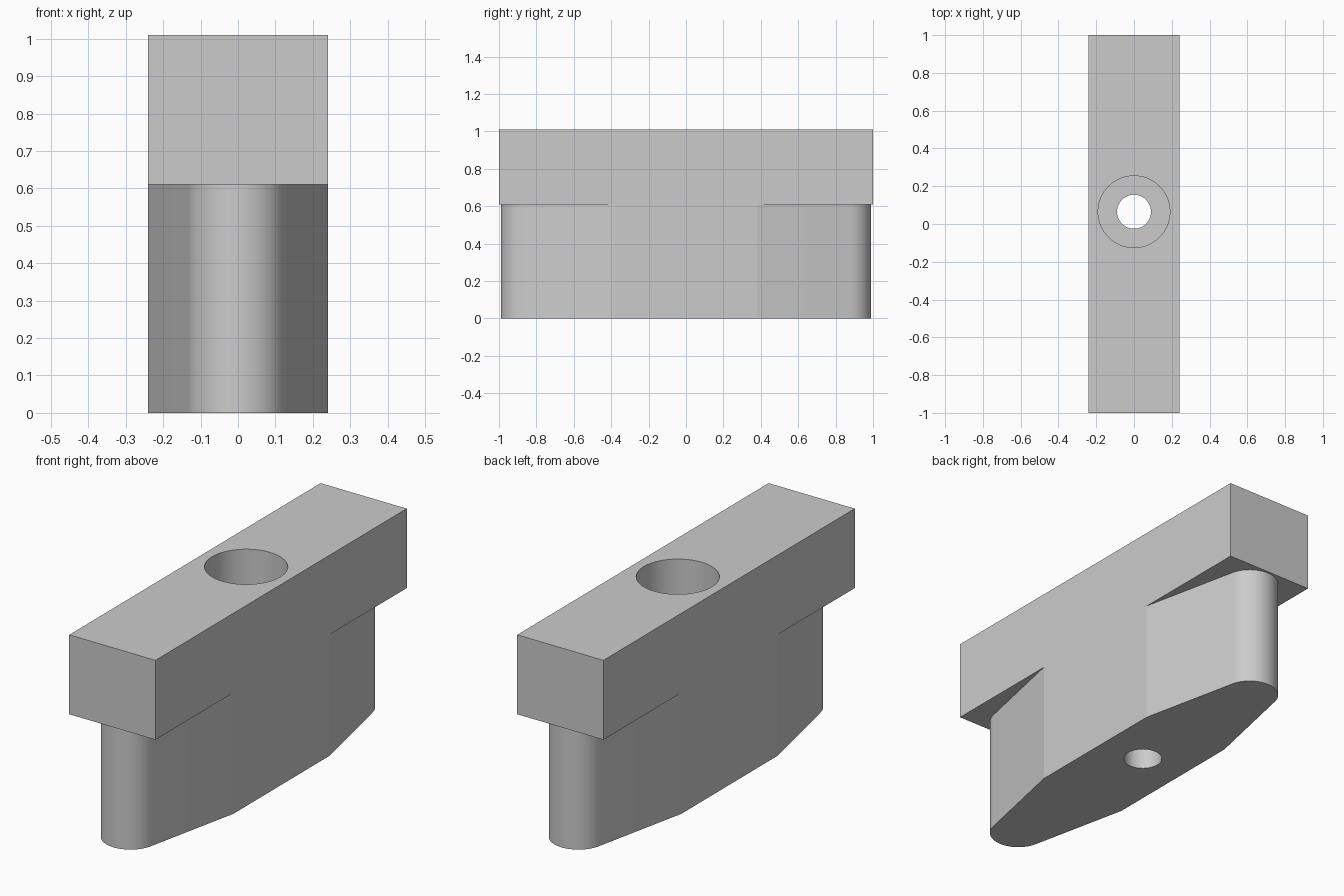
import bpy, bmesh
from math import sin, cos, atan2, radians, pi

cube = bpy.data.objects.get("Cube")
if cube:
    bpy.data.objects.remove(cube, do_unlink=True)

HALF_W, SHOULDER, TOP = 0.24, 0.61, 1.01
BORE_Y, BORE_R, BOLT_R = 0.065, 0.19, 0.09

grey = bpy.data.materials.new("plain grey")
grey.use_nodes = True
colour = (0.6, 0.6, 0.6, 1)
grey.diffuse_color = colour
grey.node_tree.nodes["Principled BSDF"].inputs["Base Color"].default_value = colour


def prism(name, outline, z0, z1):
    """Extrude a counter-clockwise outline from z0 to z1."""
    bm = bmesh.new()
    base = bm.faces.new([bm.verts.new((x, y, z0)) for x, y in outline])
    top = bmesh.ops.extrude_face_region(bm, geom=[base], use_keep_orig=True)
    verts = [v for v in top["geom"] if isinstance(v, bmesh.types.BMVert)]
    bmesh.ops.translate(bm, verts=verts, vec=(0, 0, z1 - z0))
    bmesh.ops.recalc_face_normals(bm, faces=bm.faces)
    mesh = bpy.data.meshes.new(name)
    bm.to_mesh(mesh)
    bm.free()
    mesh.materials.append(grey)
    obj = bpy.data.objects.new(name, mesh)
    bpy.context.collection.objects.link(obj)
    return obj


def drill(obj, radius):
    """Cut a vertical hole right through a part, then smooth its round faces."""
    circle = [(radius * cos(2 * pi * i / 64), BORE_Y + radius * sin(2 * pi * i / 64))
              for i in range(64)]
    cutter = prism("hole_cutter", circle, -1, 2)
    cutter.hide_render = True
    mod = obj.modifiers.new("hole", 'BOOLEAN')
    mod.operation, mod.solver, mod.object = 'DIFFERENCE', 'EXACT', cutter
    bpy.ops.object.select_all(action='DESELECT')
    obj.select_set(True)
    bpy.context.view_layer.objects.active = obj
    bpy.ops.object.modifier_apply(modifier=mod.name)
    bpy.data.objects.remove(cutter, do_unlink=True)
    bpy.ops.object.shade_smooth_by_angle(angle=radians(10))


# Upper bar with the wide counterbore
bar = prism("upper_bar", [(-HALF_W, -1), (HALF_W, -1), (HALF_W, 1), (-HALF_W, 1)],
            SHOULDER, TOP)
drill(bar, BORE_R)

# Lower body: parallel middle, tapering to rounded ends
STRAIGHT, END_R, END_Y = 0.38, 0.135, 0.855
taper = atan2(HALF_W - 0.132, END_Y + 0.03 - STRAIGHT)
half = [(HALF_W, STRAIGHT)]
for i in range(33):
    a = taper + (pi - 2 * taper) * i / 32
    half.append((END_R * cos(a), END_Y + END_R * sin(a)))
half.append((-HALF_W, STRAIGHT))
body = prism("lower_body", half + [(-x, -y) for x, y in half], 0, SHOULDER)
drill(body, BOLT_R)
